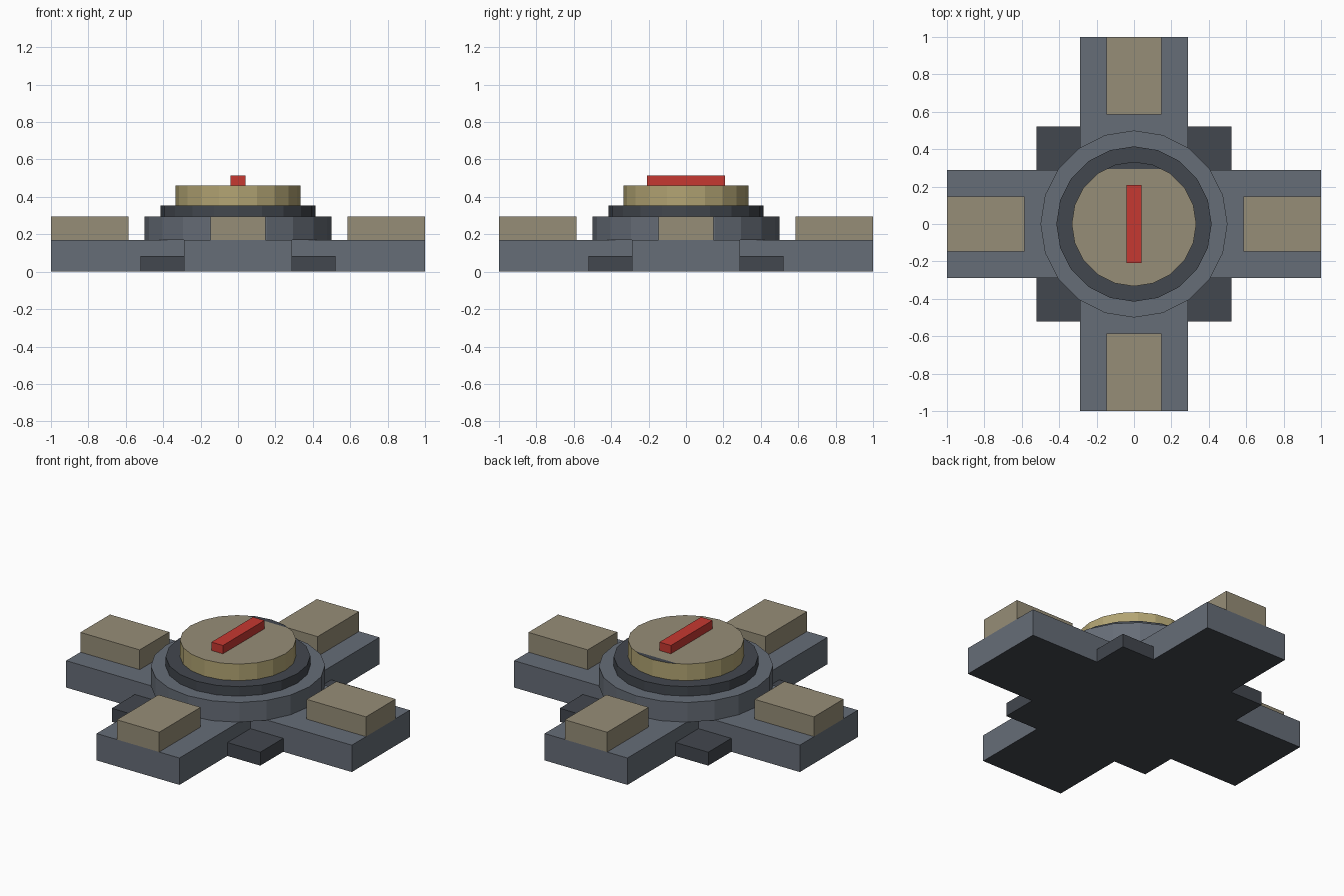
import bpy, bmesh, math
from mathutils import Vector, Matrix

if "Cube" in bpy.data.objects:
    bpy.data.objects.remove(bpy.data.objects["Cube"])


def mat(name, r, g, b):
    m = bpy.data.materials.new(name)
    lin = [((c / 255 + 0.055) / 1.055) ** 2.4 for c in (r, g, b)]
    m.diffuse_color = (*lin, 1)
    m.use_nodes = True
    m.node_tree.nodes["Principled BSDF"].inputs["Base Color"].default_value = m.diffuse_color
    return m


slate = mat("slate grey", 102, 109, 119)
dark = mat("charcoal", 66, 71, 78)
tan = mat("tan", 150, 141, 119)
gold = mat("pale gold", 178, 164, 115)
red = mat("red", 198, 56, 49)


def finish(name, bm, *mats):
    bmesh.ops.recalc_face_normals(bm, faces=bm.faces)
    me = bpy.data.meshes.new(name)
    bm.to_mesh(me)
    bm.free()
    for m in mats:
        me.materials.append(m)
    ob = bpy.data.objects.new(name, me)
    bpy.context.collection.objects.link(ob)
    return ob


def prism(pts, z0, z1):
    bm = bmesh.new()
    f = bm.faces.new([bm.verts.new((x, y, z0)) for x, y in pts])
    ext = bmesh.ops.extrude_face_region(bm, geom=[f], use_keep_orig=True)
    for v in ext["geom"]:
        if isinstance(v, bmesh.types.BMVert):
            v.co.z = z1
    bmesh.ops.recalc_face_normals(bm, faces=bm.faces)
    return bm


def rect(x0, x1, y0, y1):
    return [(x0, y0), (x1, y0), (x1, y1), (x0, y1)]


def circle(r, n=20):
    return [(r * math.cos(math.tau * i / n), r * math.sin(math.tau * i / n)) for i in range(n)]


# cross-shaped base with a dark underside
w = 0.29
outline = []
for i in range(4):
    rot = Matrix.Rotation(i * math.pi / 2, 2)
    outline += [tuple(rot @ Vector(p)) for p in ((1, -w), (1, w), (w, w))]
bm = prism(outline, 0, 0.17)
for f in bm.faces:
    f.material_index = int(f.normal.z < -0.5)
finish("cross_base", bm, slate, dark)

# low square plate filling the inner corners
for sx, sy, label in ((1, 1, "back_right"), (-1, 1, "back_left"),
                      (-1, -1, "front_left"), (1, -1, "front_right")):
    xs, ys = sorted((sx * w, sx * 0.52)), sorted((sy * w, sy * 0.52))
    finish("corner_plate_" + label, prism(rect(*xs, *ys), 0, 0.085), dark)

# raised block on the end of each arm
for i, label in enumerate(("right", "back", "left", "front")):
    bm = prism(rect(0.585, 1, -0.148, 0.148), 0.17, 0.295)
    bm.transform(Matrix.Rotation(i * math.pi / 2, 4, "Z"))
    finish("arm_block_" + label, bm, tan)

# stepped round hub
finish("hub_disc", prism(circle(0.5), 0.17, 0.295), slate)
finish("hub_ring", prism(circle(0.415), 0.295, 0.355), dark)

# cap: gold side, tan top with a dark sliver at the back
bm = prism(circle(0.333), 0.355, 0.46)
top = [f for f in bm.faces if f.normal.z > 0.5]
geom = top + list(top[0].edges) + list(top[0].verts)
bmesh.ops.bisect_plane(bm, geom=geom, plane_co=(0, 0.295, 0), plane_no=(0, 1, 0))
bm.normal_update()
for f in bm.faces:
    if f.normal.z > 0.5:
        f.material_index = 2 if f.calc_center_median().y > 0.29 else 1
finish("hub_cap", bm, gold, tan, dark)

# pointer bar
finish("pointer_bar", prism(rect(-0.04, 0.04, -0.208, 0.208), 0.46, 0.513), red)
